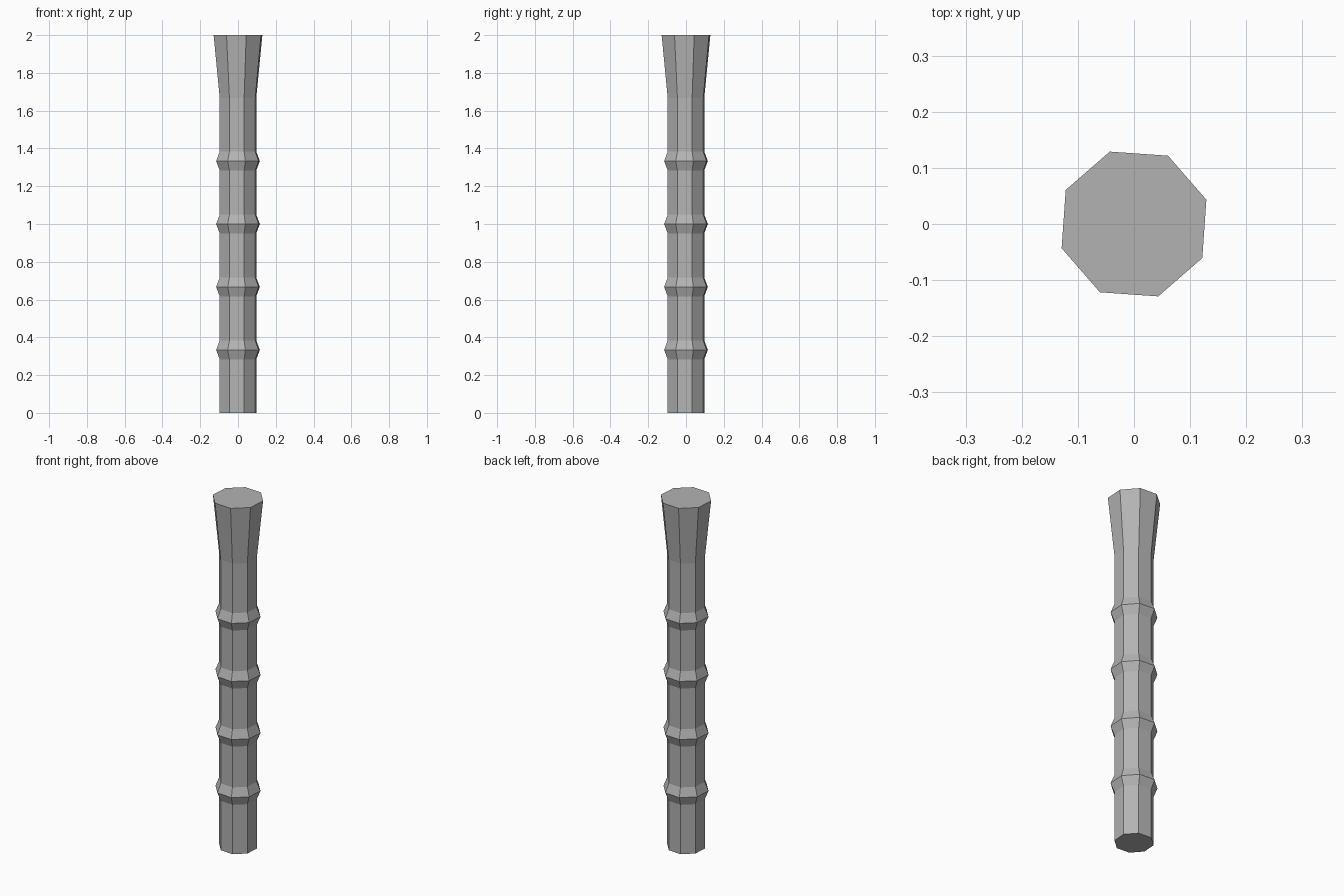
import bpy, bmesh
from math import cos, sin, pi, radians

if "Cube" in bpy.data.objects:
    bpy.data.objects.remove(bpy.data.objects["Cube"])

SIDES, TURN = 8, radians(18.5)
SHAFT_R, RING_R, TOP_R = 0.102, 0.122, 0.136

# Profile (radius, height): straight shaft, four pointed rings, flared top
profile = [(SHAFT_R, 0)]
for i in range(1, 5):
    z = i / 3
    profile += [(SHAFT_R, z - 0.05), (RING_R, z), (SHAFT_R, z + 0.05)]
profile += [(SHAFT_R, 5 / 3), (TOP_R, 2)]

# Loft eight-sided loops up the profile
bm = bmesh.new()
loops = [[bm.verts.new((r * cos(TURN + 2 * pi * k / SIDES),
                        r * sin(TURN + 2 * pi * k / SIDES), z))
          for k in range(SIDES)] for r, z in profile]
for a, b in zip(loops, loops[1:]):
    for k in range(SIDES):
        n = (k + 1) % SIDES
        bm.faces.new((a[k], a[n], b[n], b[k]))

# End caps
bm.faces.new(loops[0][::-1])
bm.faces.new(loops[-1])

mesh = bpy.data.meshes.new("ringed_pole")
bm.to_mesh(mesh)
bm.free()

# Dark grey finish
grey = bpy.data.materials.new("dark_grey")
grey.diffuse_color = (0.45, 0.45, 0.45, 1)
grey.use_nodes = True
grey.node_tree.nodes["Principled BSDF"].inputs["Base Color"].default_value = grey.diffuse_color
mesh.materials.append(grey)
bpy.context.collection.objects.link(bpy.data.objects.new("ringed_pole", mesh))
